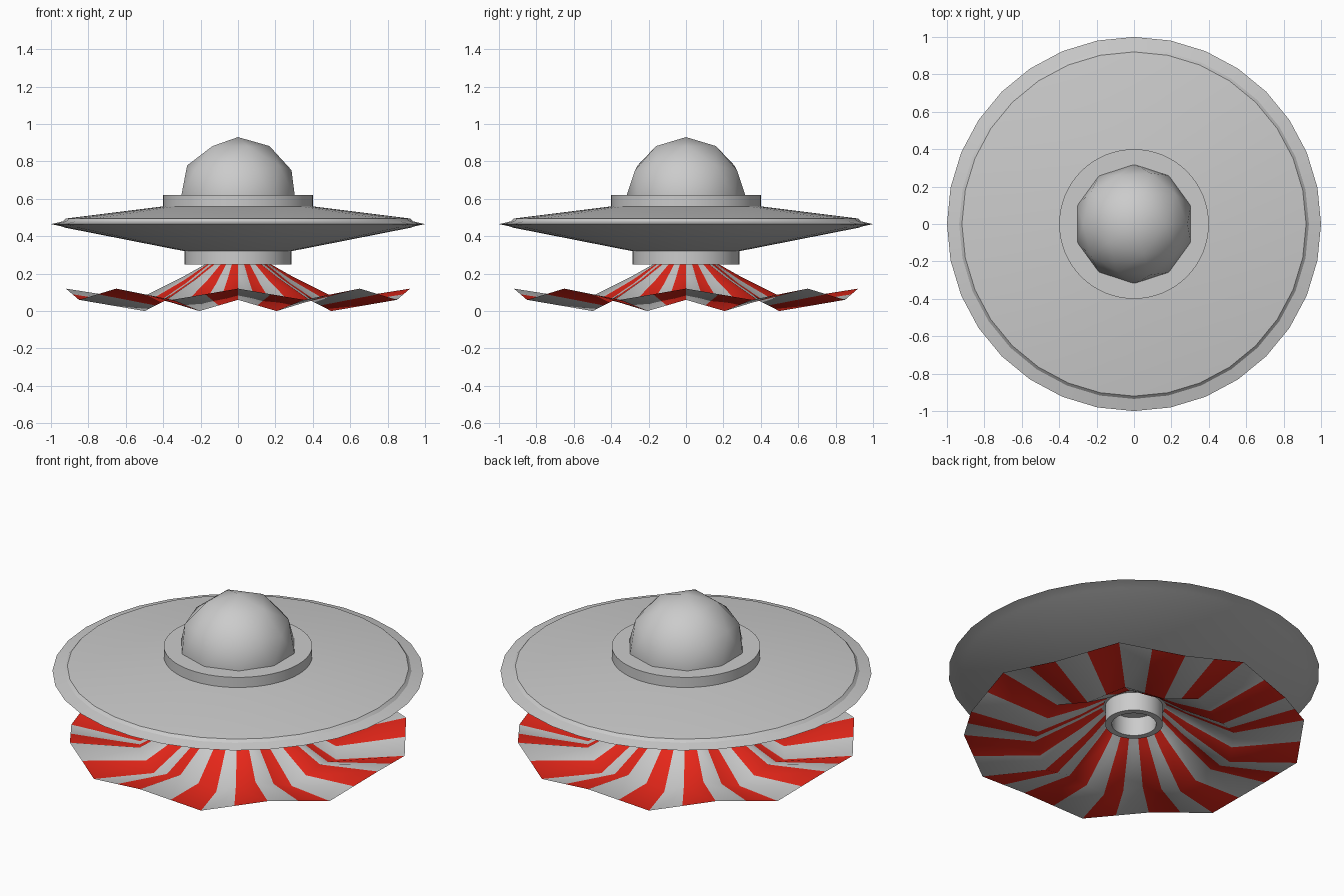
import bpy, bmesh
from math import sin, cos, pi, radians

if "Cube" in bpy.data.objects:
    bpy.data.objects.remove(bpy.data.objects["Cube"])


def finish(bm, name, angle=30):
    bmesh.ops.recalc_face_normals(bm, faces=bm.faces)
    me = bpy.data.meshes.new(name)
    bm.to_mesh(me)
    bm.free()
    ob = bpy.data.objects.new(name, me)
    bpy.context.collection.objects.link(ob)
    bpy.ops.object.select_all(action='DESELECT')
    ob.select_set(True)
    bpy.context.view_layer.objects.active = ob
    bpy.ops.object.shade_smooth_by_angle(angle=radians(angle))
    return ob


def lathe(name, profile, sides, closed=False, angle=30):
    """Turn (radius, z) points round the z axis."""
    bm = bmesh.new()
    rings = []
    for r, z in profile:
        if r == 0:
            rings.append([bm.verts.new((0, 0, z))] * sides)
        else:
            rings.append([bm.verts.new((r * sin(2 * pi * i / sides), -r * cos(2 * pi * i / sides), z))
                          for i in range(sides)])
    pairs = list(zip(rings, rings[1:])) + ([(rings[-1], rings[0])] if closed else [])
    for a, b in pairs:
        for i in range(sides):
            j = (i + 1) % sides
            bm.faces.new(dict.fromkeys((a[i], a[j], b[j], b[i])))
    return finish(bm, name, angle)


# Saucer body with a stepped rim on both sides
lathe("saucer_disc", [(0, 0.56), (0.40, 0.56), (0.92, 0.495), (0.935, 0.48), (1.0, 0.465),
                      (0.94, 0.452), (0.925, 0.446), (0.285, 0.32), (0, 0.32)], 32, angle=12)

# Collar under the dome and hub under the disc
lathe("dome_collar", [(0, 0.62), (0.40, 0.62), (0.40, 0.55), (0, 0.55)], 64)
lathe("lower_hub", [(0, 0.33), (0.285, 0.33), (0.285, 0.25), (0, 0.25)], 64)

# Hollow nozzle inside the skirt
lathe("nozzle", [(0.155, 0.27), (0.155, 0.14), (0.12, 0.14), (0.12, 0.27)], 48, closed=True)

# Upper half of a coarse sphere as the dome
bm = bmesh.new()
bmesh.ops.create_icosphere(bm, subdivisions=2, radius=0.32)
bmesh.ops.bisect_plane(bm, geom=bm.verts[:] + bm.edges[:] + bm.faces[:],
                       plane_co=(0, 0, -0.001), plane_no=(0, 0, 1), clear_inner=True)
bmesh.ops.translate(bm, verts=bm.verts, vec=(0, 0, 0.61))
finish(bm, "dome", 60)

# Rippled striped skirt: (radius, mean z, ripple height), 8 waves, 32 stripes
bm = bmesh.new()
rings = []
for r, z, amp in [(0.14, 0.27, 0), (0.30, 0.165, 0.015), (0.54, 0.03, 0.03), (0.92, 0.09, 0.03)]:
    corners = []
    for k in range(16):
        a = k * pi / 8
        corners.append((r * sin(a), -r * cos(a), z + (amp if k % 2 == 0 else -amp)))
    ring = []
    for k in range(16):
        p, q = corners[k], corners[(k + 1) % 16]
        ring.append(bm.verts.new(p))
        ring.append(bm.verts.new([(s + t) / 2 for s, t in zip(p, q)]))
    rings.append(ring)
for a, b in zip(rings, rings[1:]):
    for i in range(32):
        j = (i + 1) % 32
        f = bm.faces.new((a[i], a[j], b[j], b[i]))
        f.material_index = i % 2
skirt = finish(bm, "striped_skirt", 60)
red = bpy.data.materials.new("red")
red.diffuse_color = (0.8, 0.02, 0.01, 1)
red.use_nodes = True
red.node_tree.nodes["Principled BSDF"].inputs["Base Color"].default_value = red.diffuse_color
skirt.data.materials.append(None)
skirt.data.materials.append(red)
